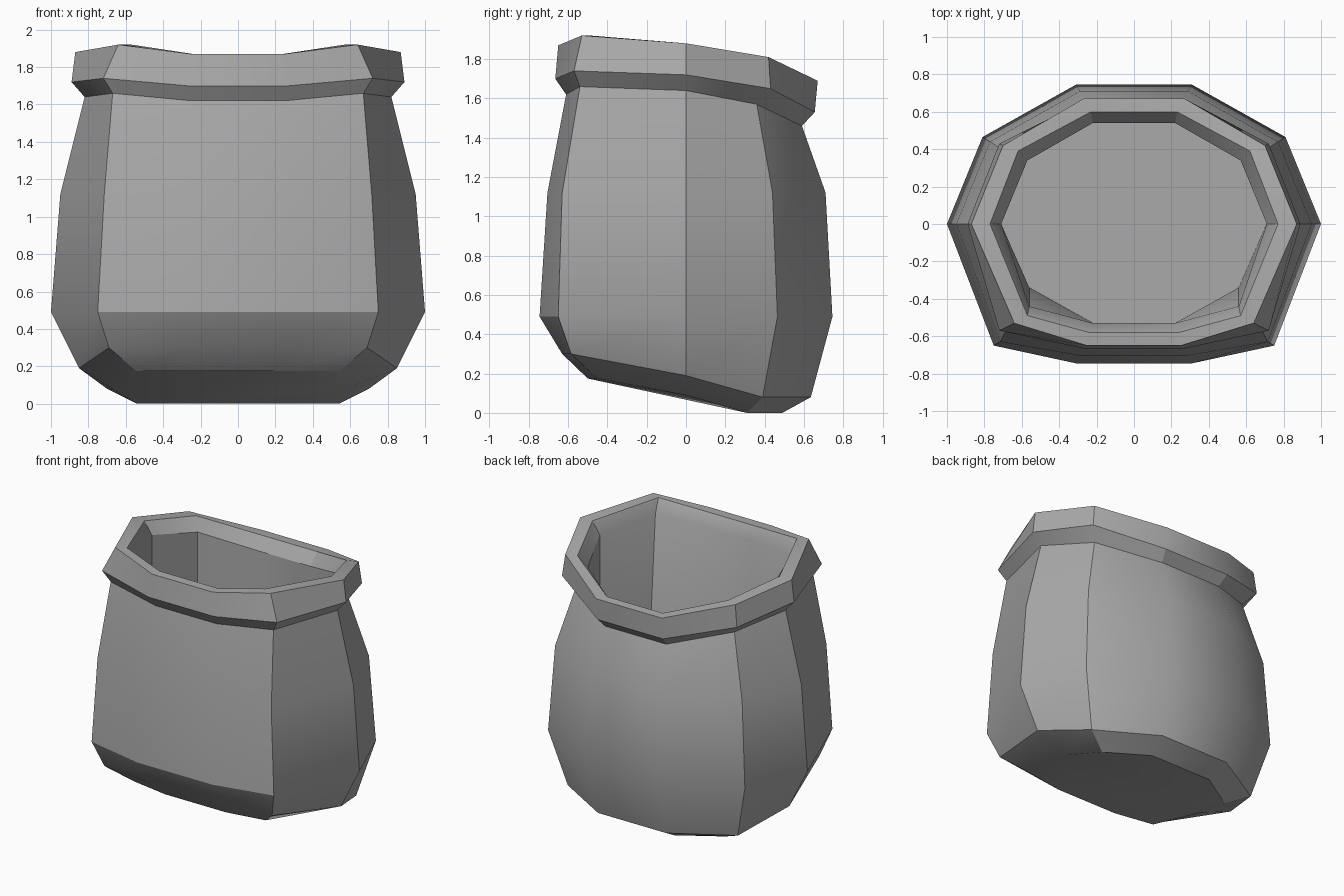
import bpy
import bmesh
import math

old = bpy.data.objects.get("Cube")
if old:
    bpy.data.objects.remove(old)

# Plain grey material
grey = bpy.data.materials.new("plain_grey")
grey.use_nodes = True
colour = (0.40, 0.40, 0.40, 1.0)
grey.diffuse_color = colour
grey.node_tree.nodes["Principled BSDF"].inputs["Base Color"].default_value = colour

# Half rings on the +x side, each ordered front, front corner, side, back corner, back
base = [(.25, -.50, .175), (.545, -.45, .175), (.60, 0, .09), (.54, .31, 0), (.25, .49, 0)]
foot = [(.28, -.63, .30), (.69, -.585, .30), (.85, 0, .19), (.70, .39, .08), (.28, .635, .08)]
belly = [(.31, -.745, .49), (.75, -.65, .49), (1, 0, .49), (.81, .465, .49), (.31, .745, .49)]
chest = [(.28, -.705, 1.12), (.715, -.63, 1.12), (.95, 0, 1.12), (.77, .44, 1.12), (.29, .71, 1.12)]
neck = [(.25, -.61, 1.62), (.67, -.54, 1.66), (.82, 0, 1.64), (.65, .36, 1.57), (.25, .59, 1.46)]
rim_low = [(.27, -.665, 1.70), (.72, -.57, 1.74), (.89, 0, 1.72), (.72, .43, 1.65), (.27, .655, 1.53)]
rim_top = [(.25, -.65, 1.87), (.64, -.53, 1.92), (.87, 0, 1.88), (.70, .42, 1.81), (.27, .67, 1.69)]
lip = [(.24, -.58, 1.87), (.57, -.49, 1.92), (.77, 0, 1.88), (.62, .39, 1.81), (.23, .60, 1.69)]
throat = [(.22, -.53, 1.78), (.56, -.44, 1.82), (.71, 0, 1.79), (.57, .34, 1.72), (.22, .54, 1.60)]
floor = [(x, -.34 if i == 1 else y, .38) for i, (x, y, _) in enumerate(throat)]


def full_ring(bm, half):
    """Mirror a half ring across x and add its vertices as a closed loop."""
    points = half + [(-x, y, z) for x, y, z in reversed(half)]
    return [bm.verts.new(p) for p in points]


# Hollow pouch: skin the rings from the base, over the rim and down inside
bm = bmesh.new()
rings = [full_ring(bm, h) for h in
         (base, foot, belly, chest, neck, rim_low, rim_top, lip, throat, floor)]
for low, high in zip(rings, rings[1:]):
    n = len(low)
    for i in range(n):
        j = (i + 1) % n
        bm.faces.new((low[i], low[j], high[j], high[i]))
bm.faces.new(rings[0][::-1])
bm.faces.new(rings[-1])
bmesh.ops.recalc_face_normals(bm, faces=bm.faces)

mesh = bpy.data.meshes.new("pouch")
bm.to_mesh(mesh)
bm.free()
mesh.materials.append(grey)
pouch = bpy.data.objects.new("pouch", mesh)
bpy.context.collection.objects.link(pouch)

# Soft shading with crisp facet edges
bpy.ops.object.select_all(action="DESELECT")
pouch.select_set(True)
bpy.context.view_layer.objects.active = pouch
bpy.ops.object.shade_smooth_by_angle(angle=math.radians(30))
